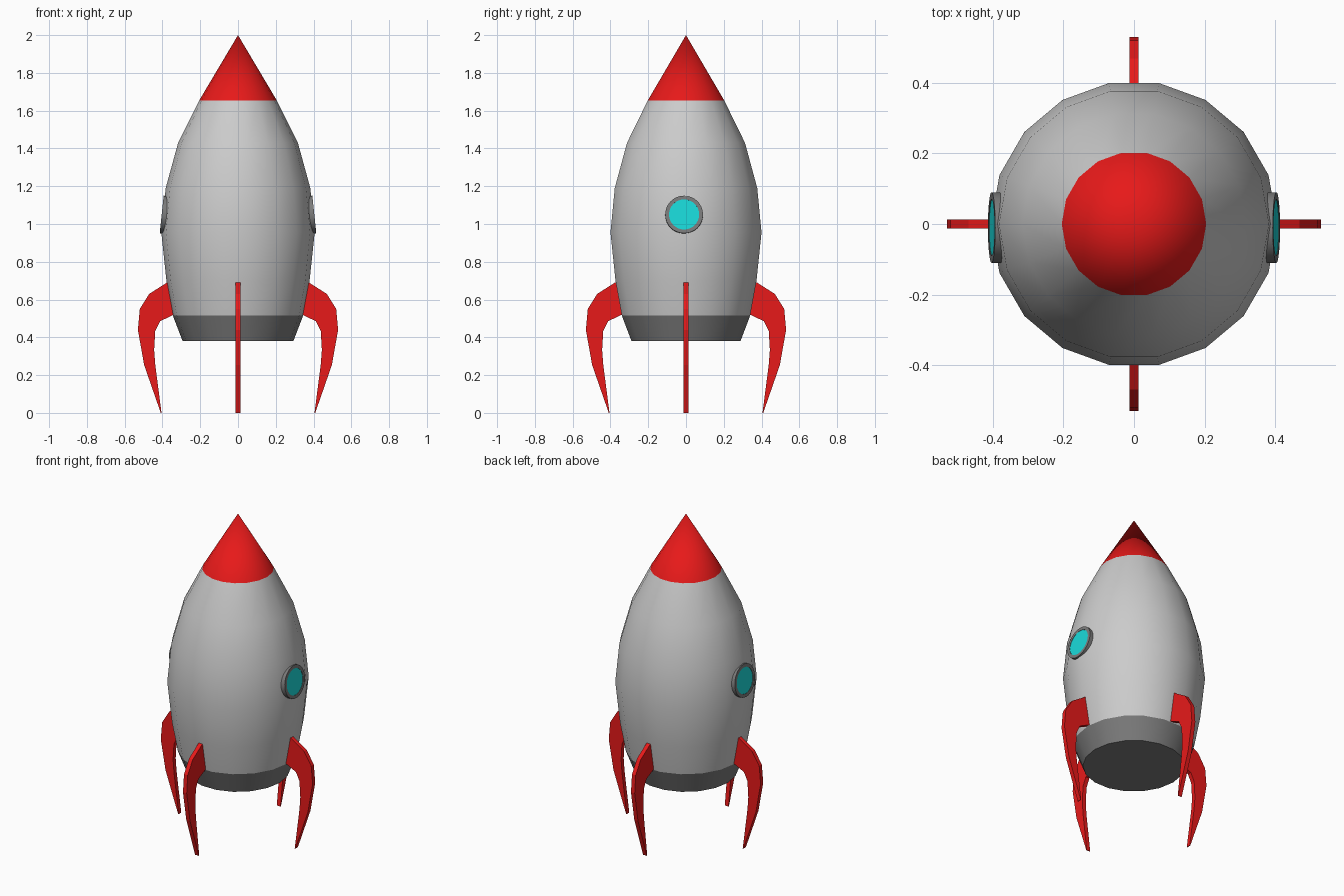
import bpy, bmesh
from math import cos, sin, pi, radians
from mathutils import Matrix

if "Cube" in bpy.data.objects:
    bpy.data.objects.remove(bpy.data.objects["Cube"])

SIDES = 18


def material(name, colour):
    m = bpy.data.materials.new(name)
    m.diffuse_color = (*colour, 1)
    m.use_nodes = True
    m.node_tree.nodes["Principled BSDF"].inputs["Base Color"].default_value = m.diffuse_color
    return m


red = material("red", (0.8, 0.01, 0.01))
dark = material("dark_grey", (0.2, 0.2, 0.2))
cyan = material("cyan", (0.01, 0.7, 0.7))


def finish(bm, name, mat=None, smooth=True):
    bmesh.ops.recalc_face_normals(bm, faces=bm.faces)
    me = bpy.data.meshes.new(name)
    bm.to_mesh(me)
    bm.free()
    ob = bpy.data.objects.new(name, me)
    bpy.context.collection.objects.link(ob)
    if mat:
        me.materials.append(mat)
    if smooth:
        bpy.ops.object.select_all(action='DESELECT')
        ob.select_set(True)
        bpy.context.view_layer.objects.active = ob
        bpy.ops.object.shade_smooth_by_angle(angle=radians(30))
    return ob


def lathe(name, profile, mat=None, sides=SIDES, matrix=None, closed=False):
    """Revolve (radius, height) points; radius 0 makes a pole."""
    bm = bmesh.new()
    rings = []
    for r, z in profile:
        n = sides if r > 0 else 1
        rings.append([bm.verts.new((r * cos(2 * pi * i / sides), r * sin(2 * pi * i / sides), z))
                      for i in range(n)])
    pairs = list(zip(rings, rings[1:]))
    if closed:
        pairs.append((rings[-1], rings[0]))
    for a, b in pairs:
        for i in range(sides):
            j = (i + 1) % sides
            loop = [a[i % len(a)], a[j % len(a)], b[j % len(b)], b[i % len(b)]]
            bm.faces.new(list(dict.fromkeys(loop)))
    if matrix:
        bm.transform(matrix)
    return finish(bm, name, mat)


# Hull, nose and engine skirt
lathe("hull", [(0.345, 0.515), (0.379, 0.70), (0.406, 0.955), (0.383, 1.19),
               (0.317, 1.43), (0.205, 1.655)])
lathe("nose_cone", [(0.205, 1.655), (0, 2.0)], red)
lathe("engine_skirt", [(0, 0.38), (0.293, 0.38), (0.345, 0.515)], dark)

# Portholes on both sides, tilted with the hull
for side, angle in (("right", 0), ("left", pi)):
    place = (Matrix.Translation((0.399 * cos(angle), -0.01, 1.05))
             @ Matrix.Rotation(angle, 4, 'Z') @ Matrix.Rotation(radians(84), 4, 'Y'))
    lathe(side + "_porthole_frame", [(0.1, -0.03), (0.1, 0.005), (0.08, 0.005), (0.08, -0.03)],
          dark, 32, place, closed=True)
    lathe(side + "_porthole_glass", [(0.08, 0.003), (0, 0.003)], cyan, 32, place)

# Four curved landing fins
FIN = [(0.33, 0.70), (0.376, 0.69), (0.47, 0.63), (0.52, 0.55), (0.53, 0.44),
       (0.497, 0.254), (0.409, 0.0), (0.405, 0.0), (0.438, 0.254), (0.444, 0.333),
       (0.438, 0.434), (0.413, 0.485), (0.344, 0.518), (0.32, 0.525)]
for k, side in enumerate(("right", "back", "left", "front")):
    bm = bmesh.new()
    face = bm.faces.new([bm.verts.new((x, -0.013, z)) for x, z in FIN])
    out = bmesh.ops.extrude_face_region(bm, geom=[face])
    bmesh.ops.translate(bm, vec=(0, 0.026, 0),
                        verts=[v for v in out["geom"] if isinstance(v, bmesh.types.BMVert)])
    bm.transform(Matrix.Rotation(k * pi / 2, 4, 'Z'))
    finish(bm, side + "_fin", red, smooth=False)
